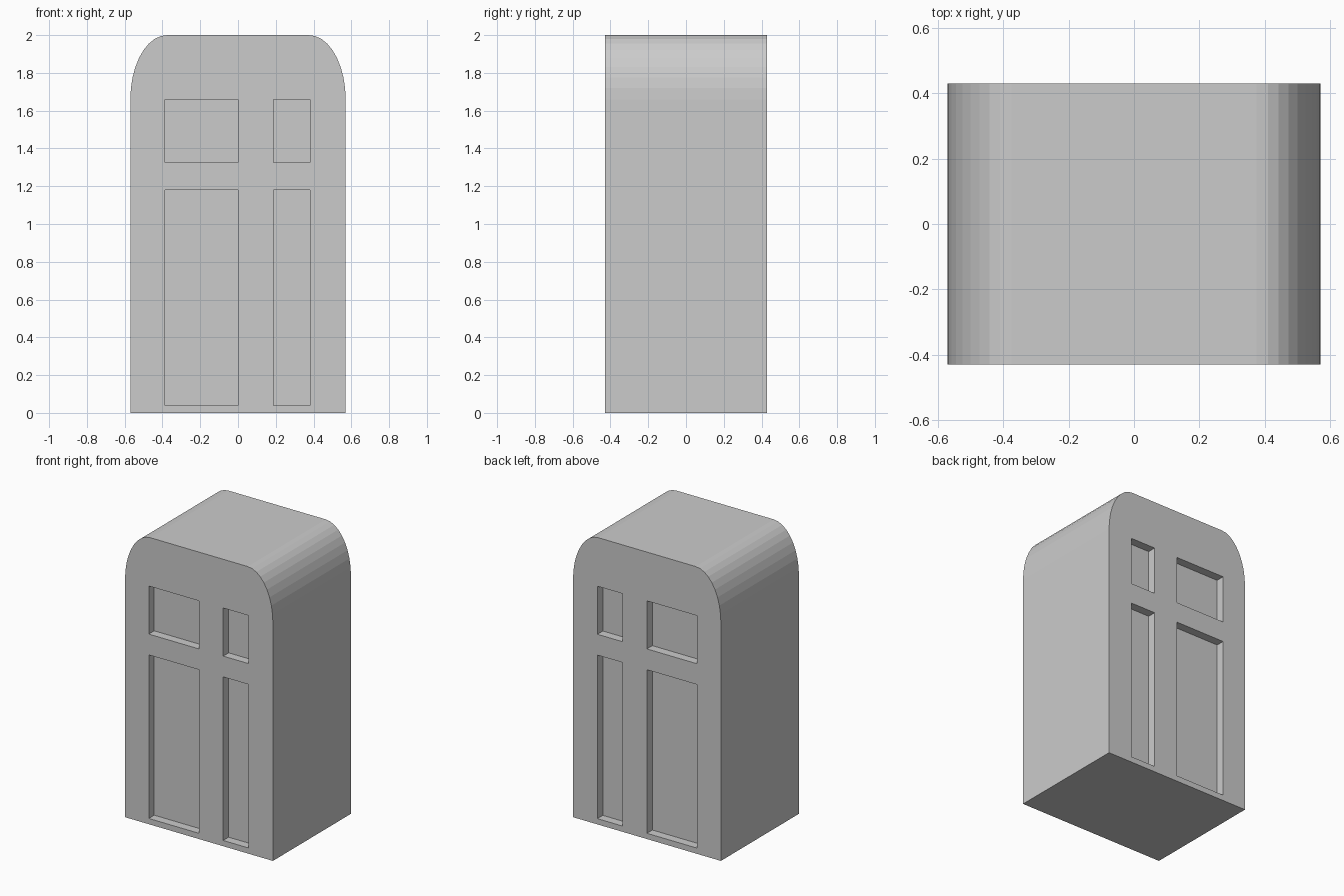
import bpy, bmesh, math
from mathutils import Matrix, Vector

if "Cube" in bpy.data.objects:
    bpy.data.objects.remove(bpy.data.objects["Cube"])

W, D, H = 0.57, 0.43, 2.0        # half width, half depth, height
RX, RZ, SEG = 0.195, 0.34, 9     # elliptical shoulder
RECESS = 0.06


def make_object(name, bm):
    bmesh.ops.recalc_face_normals(bm, faces=bm.faces)
    mesh = bpy.data.meshes.new(name)
    bm.to_mesh(mesh)
    bm.free()
    obj = bpy.data.objects.new(name, mesh)
    bpy.context.collection.objects.link(obj)
    return obj


# Body: rounded-shoulder profile extruded front to back
right = [(W, 0)]
for i in range(SEG + 1):
    a = math.pi / 2 * i / SEG
    right.append((W - RX + RX * math.cos(a), H - RZ + RZ * math.sin(a)))
profile = right + [(-x, z) for x, z in reversed(right)]

bm = bmesh.new()
face = bm.faces.new([bm.verts.new((x, -D, z)) for x, z in profile])
ext = bmesh.ops.extrude_face_region(bm, geom=[face])
new_verts = [g for g in ext["geom"] if isinstance(g, bmesh.types.BMVert)]
bmesh.ops.translate(bm, verts=new_verts, vec=Vector((0, 2 * D, 0)))
body = make_object("door_block", bm)

# Recessed panels: the same four on front and back
bm = bmesh.new()
for y in (-D, D):
    for x0, x1 in ((-0.387, 0.0), (0.187, 0.382)):
        for z0, z1 in ((0.04, 1.18), (1.325, 1.66)):
            loc = Matrix.Translation(((x0 + x1) / 2, y, (z0 + z1) / 2))
            size = Matrix.Diagonal((x1 - x0, 2 * RECESS, z1 - z0, 1))
            bmesh.ops.create_cube(bm, size=1, matrix=loc @ size)
cutter = make_object("panel_cutter", bm)
cutter.hide_render = True

# Cut the panels and discard the cutter
cut = body.modifiers.new("panels", "BOOLEAN")
cut.operation = "DIFFERENCE"
cut.solver = "EXACT"
cut.object = cutter
bpy.context.view_layer.objects.active = body
body.select_set(True)
bpy.ops.object.modifier_apply(modifier=cut.name)
bpy.data.objects.remove(cutter)
